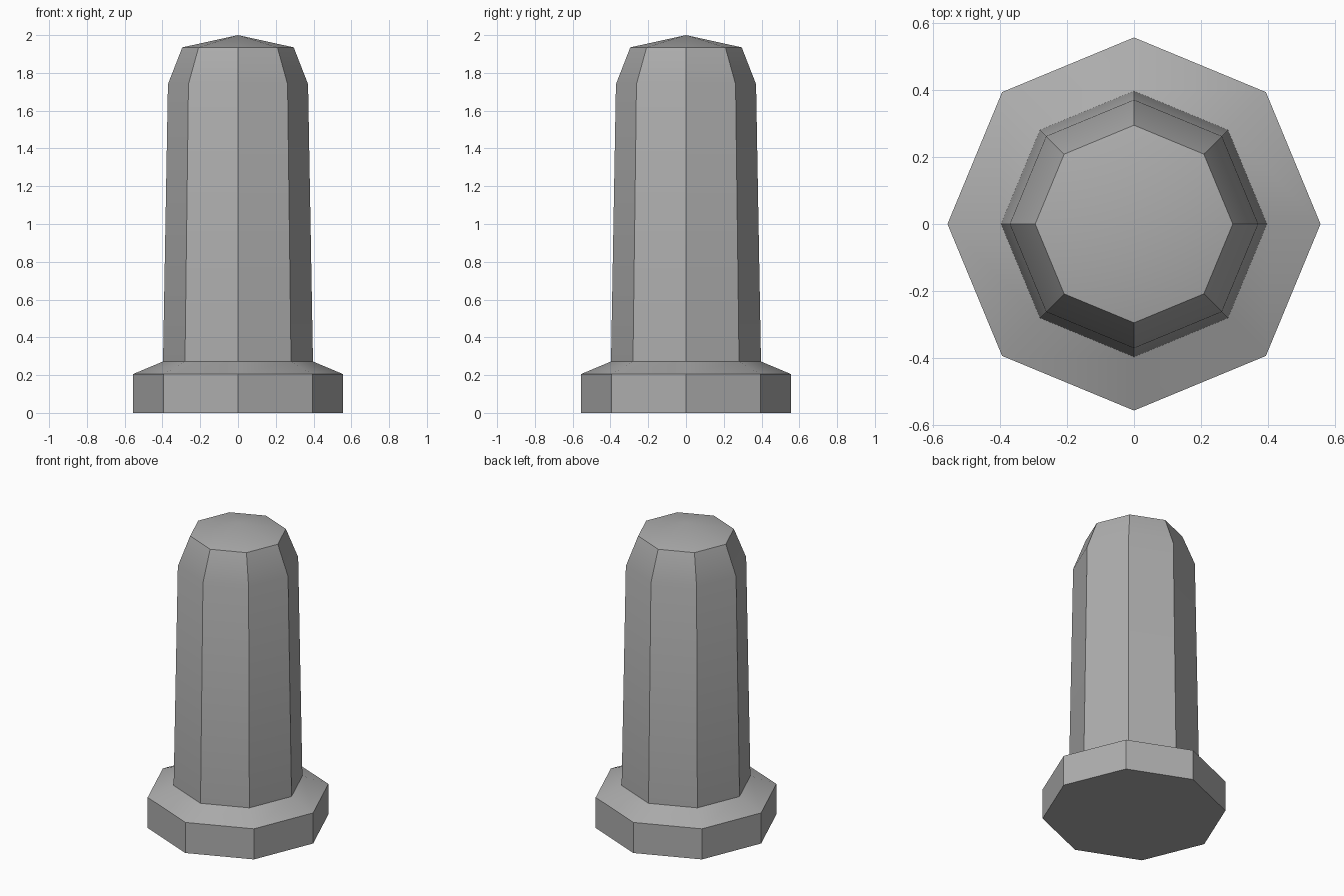
import bpy, bmesh, math

if "Cube" in bpy.data.objects:
    bpy.data.objects.remove(bpy.data.objects["Cube"])

SIDES = 8

grey = bpy.data.materials.new("mid grey")
grey.diffuse_color = (0.42, 0.42, 0.42, 1.0)
grey.use_nodes = True
grey.node_tree.nodes["Principled BSDF"].inputs["Base Color"].default_value = grey.diffuse_color


def lathe(name, profile):
    """Turn a (radius, height) profile into an eight-sided solid; radius 0 is a pole."""
    bm = bmesh.new()
    rings = []
    for r, z in profile:
        if r == 0:
            rings.append([bm.verts.new((0, 0, z))])
        else:
            rings.append([bm.verts.new((r * math.cos(math.tau * i / SIDES),
                                        r * math.sin(math.tau * i / SIDES), z))
                          for i in range(SIDES)])
    bm.faces.new(rings[0])
    for low, high in zip(rings, rings[1:]):
        for i in range(SIDES):
            j = (i + 1) % SIDES
            if len(high) == 1:
                bm.faces.new((low[i], low[j], high[0]))
            else:
                bm.faces.new((low[i], low[j], high[j], high[i]))
    bmesh.ops.recalc_face_normals(bm, faces=bm.faces)
    mesh = bpy.data.meshes.new(name)
    bm.to_mesh(mesh)
    bm.free()
    mesh.materials.append(grey)
    obj = bpy.data.objects.new(name, mesh)
    bpy.context.collection.objects.link(obj)
    bpy.ops.object.select_all(action='DESELECT')
    obj.select_set(True)
    bpy.context.view_layer.objects.active = obj
    bpy.ops.object.shade_smooth_by_angle(angle=math.radians(30))
    return obj


# One continuous post: flat foot, sloping flange, tapered shaft, shoulder, shallow cap
lathe("bollard_post", [
    (0.557, 0.0), (0.557, 0.205),
    (0.397, 0.272),
    (0.371, 1.74),
    (0.295, 1.935),
    (0.0, 2.0),
])
